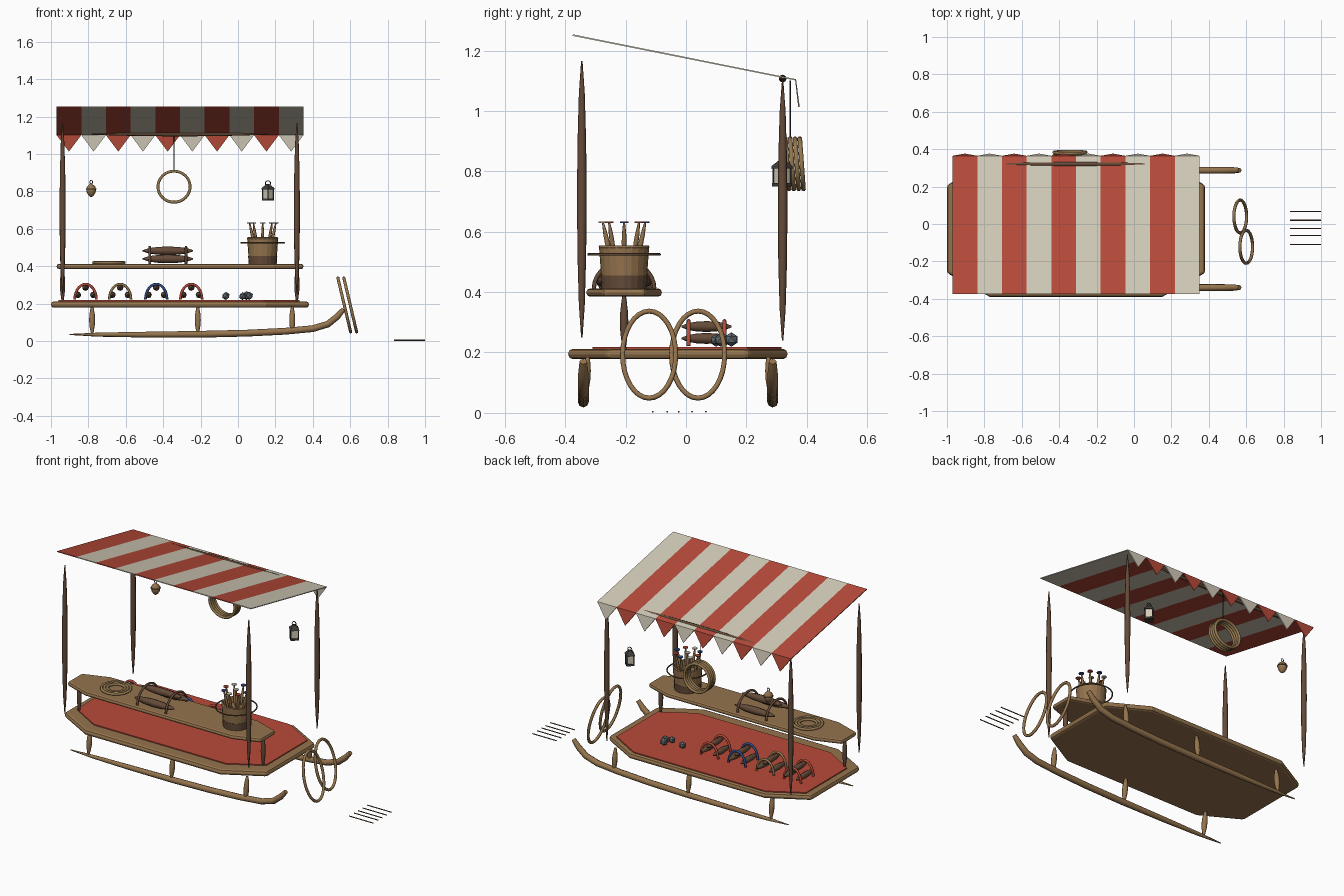
import bpy, bmesh, math
from math import sin, cos, pi
from mathutils import Vector

if "Cube" in bpy.data.objects:
    bpy.data.objects.remove(bpy.data.objects["Cube"], do_unlink=True)


def material(name, *rgb):
    m = bpy.data.materials.new(name)
    m.diffuse_color = (*rgb, 1)
    m.use_nodes = True
    m.node_tree.nodes["Principled BSDF"].inputs["Base Color"].default_value = (*rgb, 1)
    return m


RED = material("red cloth", .48, .07, .042)
CREAM = material("cream cloth", .66, .61, .49)
WOOD = material("light wood", .30, .175, .075)
DARK = material("dark wood", .13, .07, .04)
ROPE = material("rope", .30, .19, .08)
IRON = material("dark iron", .05, .045, .04)
STONE = material("grey stone", .12, .14, .16)
BLUE = material("blue paint", .03, .07, .26)


def add(name, mesh, *mats, smooth=False):
    ob = bpy.data.objects.new(name, mesh)
    bpy.context.collection.objects.link(ob)
    mesh.materials.clear()
    for m in mats:
        mesh.materials.append(m)
    for p in mesh.polygons:
        p.use_smooth = smooth
    return ob


def tube(name, pts, r, mat, radii=None, closed=False):
    """Round bar swept along a list of points."""
    cu = bpy.data.curves.new(name, "CURVE")
    cu.dimensions = "3D"
    cu.bevel_depth, cu.bevel_resolution, cu.use_fill_caps = r, 2, True
    sp = cu.splines.new("POLY")
    sp.points.add(len(pts) - 1)
    for i, p in enumerate(pts):
        sp.points[i].co = (*p, 1)
        sp.points[i].radius = radii[i] if radii else 1
    sp.use_cyclic_u = closed
    tmp = bpy.data.objects.new(name + "_tmp", cu)
    bpy.context.collection.objects.link(tmp)
    dg = bpy.context.evaluated_depsgraph_get()
    mesh = bpy.data.meshes.new_from_object(tmp.evaluated_get(dg))
    bpy.data.objects.remove(tmp, do_unlink=True)
    return add(name, mesh, mat, smooth=True)


def spindle(name, a, b, r, mat, end=.2):
    a, b = Vector(a), Vector(b)
    ts = (0, .12, .3, .5, .7, .88, 1)
    return tube(name, [a.lerp(b, t) for t in ts], r, mat,
                (end, .62, .9, 1, .9, .62, end))


def ring(name, c, u, v, r, mat, start=0, sweep=2 * pi, n=32):
    """Ellipse, or part of one, spanned by the axes u and v."""
    c, u, v = Vector(c), Vector(u), Vector(v)
    full = sweep > 6
    pts = [c + u * cos(start + sweep * i / n) + v * sin(start + sweep * i / n)
           for i in range(n if full else n + 1)]
    return tube(name, pts, r, mat, closed=full)


def lathe(name, c, profile, mat, n=16, smooth=True):
    bm = bmesh.new()
    rows = [[bm.verts.new((c[0] + r * cos(2 * pi * i / n), c[1] + r * sin(2 * pi * i / n), c[2] + z))
             for i in range(n)] for r, z in profile]
    for a, b in zip(rows, rows[1:]):
        for i in range(n):
            j = (i + 1) % n
            bm.faces.new((a[i], a[j], b[j], b[i]))
    bm.faces.new(rows[0][::-1])
    bm.faces.new(rows[-1])
    mesh = bpy.data.meshes.new(name)
    bm.to_mesh(mesh)
    bm.free()
    return add(name, mesh, mat, smooth=smooth)


def octagon_board(name, c, hx, hy, fx, fy, thick, mat, bevel):
    """Long board with four cut corners; fx and fy are the flat half lengths."""
    bm = bmesh.new()
    pts = [(hx, -fy), (hx, fy), (fx, hy), (-fx, hy), (-hx, fy), (-hx, -fy), (-fx, -hy), (fx, -hy)]
    f = bm.faces.new([bm.verts.new((c[0] + x, c[1] + y, c[2])) for x, y in pts])
    top = bmesh.ops.extrude_face_region(bm, geom=[f])["geom"]
    bmesh.ops.translate(bm, vec=(0, 0, thick), verts=[g for g in top if isinstance(g, bmesh.types.BMVert)])
    bmesh.ops.recalc_face_normals(bm, faces=bm.faces)
    mesh = bpy.data.meshes.new(name)
    bm.to_mesh(mesh)
    bm.free()
    ob = add(name, mesh, mat)
    if bevel:
        mod = ob.modifiers.new("round edge", "BEVEL")
        mod.width, mod.segments = bevel, 2
    return ob


# Deck, its red cloth, and the narrow serving shelf
octagon_board("deck", (-.31, -.027, .178), .69, .363, .46, .235, .034, WOOD, .015)
octagon_board("deck_cloth", (-.315, .003, .208), .645, .313, .45, .2, .01, RED, 0)
octagon_board("serving_shelf", (-.31, -.205, .385), .66, .125, .5, .07, .027, WOOD, .012)

# Upturned runners with turned struts
for side, y in (("right", -.34), ("left", .287)):
    path = [(-.9, .035), (-.75, .034), (-.5, .034), (-.2, .036), (.05, .042), (.25, .052),
            (.4, .066), (.48, .09), (.53, .13), (.565, .17)]
    tube(side + "_runner", [(x, y, z) for x, z in path], .018, WOOD,
         (.15, .6, .85, 1, 1, 1, 1, 1, .95, .7))
    inward = -.015 if y > 0 else .015
    for x in (-.78, -.215, .29):
        spindle(side + "_strut", (x, y, .04), (x, y + inward, .185), .016, WOOD, .4)

# Posts, shelf supports and the beam that carries the awning
for x in (-.938, .315):
    spindle("front_post", (x, -.345, .25), (x, -.345, 1.165), .016, DARK, .15)
    spindle("back_post", (x, .32, .24), (x, .32, 1.1), .016, DARK, .15)
    spindle("shelf_support", (x, -.205, .215), (x, -.205, .39), .014, DARK, .4)
spindle("awning_beam", (-.78, .32, 1.107), (.155, .32, 1.107), .013, DARK)

# Striped awning with a pennant hanging from every stripe
bm = bmesh.new()
step = .132
for i in range(10):
    x0 = -.97 + step * i
    x1 = x0 + step
    a, b, c, d = [bm.verts.new(p) for p in ((x0, -.375, 1.251), (x1, -.375, 1.251),
                                            (x1, .363, 1.103), (x0, .363, 1.103))]
    tip = bm.verts.new(((x0 + x1) / 2, .374, 1.013))
    for f in (bm.faces.new((a, b, c, d)), bm.faces.new((d, c, tip))):
        f.material_index = i % 2
mesh = bpy.data.meshes.new("awning")
bm.to_mesh(mesh)
bm.free()
awning = add("awning", bpy.data.meshes["awning"], RED, CREAM)
for i, p in enumerate(mesh.polygons):
    p.material_index = (i // 2) % 2
mod = awning.modifiers.new("cloth", "SOLIDIFY")
mod.thickness, mod.offset = .005, 0

# Pair of leaning hoops at the nose, and loose rods on the ground
for x, y in ((.6, -.122), (.568, .04)):
    ring("nose_hoop", (x, y, .193), (0, .088, 0), (-.034, 0, .144), .0085, WOOD)
for y in (.066, .02, -.024, -.062, -.11):
    tube("ground_rod", [(.835, y, .004), (1, y, .004)], .003, DARK)

# Hanging rope coil
for i in range(4):
    y = .335 + .016 * i
    ring("hanging_coil", (-.342, y, .825), (.086, 0, 0), (0, -.006, .083), .008, ROPE)
tube("coil_cord", [(-.342, .345, .91), (-.342, .345, 1.1)], .002, IRON)

# Lantern
L = (.16, .318, .75)
lathe("lantern_base", L, [(.033, 0), (.033, .012)], IRON, 4, False)
lathe("lantern_glass", L, [(.026, .012), (.026, .06)], CREAM, 4, False)
lathe("lantern_cap", L, [(.036, .06), (.034, .068), (.012, .085), (.008, .09)], IRON, 4, False)
for k in range(4):
    x, y = L[0] + .029 * cos(k * pi / 2), L[1] + .029 * sin(k * pi / 2)
    tube("lantern_bar", [(x, y, .76), (x, y, .815)], .003, IRON)
ring("lantern_handle", (L[0], L[1], .843), (.014, 0, 0), (0, 0, .014), .0025, IRON, n=16)

# Hanging gourd
lathe("gourd", (-.785, .32, .77), [(.004, 0), (.014, .008), (.024, .025), (.026, .04),
                                  (.022, .056), (.01, .066), (.005, .072)], WOOD)
ring("gourd_band", (-.785, .32, .812), (.026, 0, 0), (0, .026, 0), .003, DARK, n=16)
ring("gourd_loop", (-.785, .32, .85), (.008, 0, 0), (0, 0, .009), .002, IRON, n=12)

# Bucket holding sticks with flat heads
B = (.132, -.205, .41)
lathe("bucket", B, [(.073, 0), (.083, .14), (.074, .14), (.07, .11)], WOOD, 20, False)
lathe("bucket_band", B, [(.075, .002), (.078, .045)], DARK, 20, False)
ring("bucket_ring", (B[0], B[1], .525), (.115, 0, 0), (0, .118, 0), .004, DARK)
ring("bucket_rim", (B[0], B[1], .55), (.079, 0, 0), (0, .079, 0), .005, WOOD)
heads = (CREAM, RED, BLUE)
for i in range(9):
    r = .07 if i else 0
    dx, dy = r * cos(pi * i / 4), r * sin(pi * i / 4)
    spindle("stick", (B[0] + dx * .6, B[1] + dy * .6, .5), (B[0] + dx, B[1] + dy, .63), .008, WOOD, .4)
    lathe("stick_head", (B[0] + dx, B[1] + dy, .629), [(.015, 0), (.015, .005)], heads[i % 3], 10, False)


def pack_frame(name, c, along, across, length, w, h, r, paint):
    """Two painted arches joined by three turned bars."""
    c, along, across = Vector(c), Vector(along), Vector(across)
    up = Vector((0, 0, 1))
    for s in (-.36, .36):
        ring(name + "_arch", c + along * length * s, across * w, up * h, .007, paint, 0, pi, 14)
    for s, z in ((-.72, .3), (0, .78), (.72, .3)):
        m = c + across * w * s + up * h * z
        spindle(name + "_bar", m - along * length / 2, m + along * length / 2, r, DARK, .15)


# Small pack frames in a row, and a larger one on the shelf
for x, paint in ((-.815, RED), (-.63, ROPE), (-.437, BLUE), (-.25, RED)):
    pack_frame("small_frame", (x, .068, .222), (0, 1, 0), (1, 0, 0), .165, .058, .082, .018, paint)
pack_frame("large_frame", (-.375, -.205, .412), (1, 0, 0), (0, 1, 0), .27, .1, .09, .023, DARK)

# Flat rope coil on the shelf
for R in (.082, .066, .05):
    ring("flat_coil", (-.69, -.2, .419), (R, 0, 0), (0, R, 0), .008, ROPE)

# Stones on the cloth
for x, y, r in ((-.065, .125, .022), (.025, .1, .021), (.06, .115, .022), (.045, .15, .024)):
    bm = bmesh.new()
    bmesh.ops.create_icosphere(bm, subdivisions=1, radius=r)
    bmesh.ops.translate(bm, vec=(x, y, .219 + r), verts=bm.verts)
    mesh = bpy.data.meshes.new("stone")
    bm.to_mesh(mesh)
    bm.free()
    add("stone", mesh, STONE)
